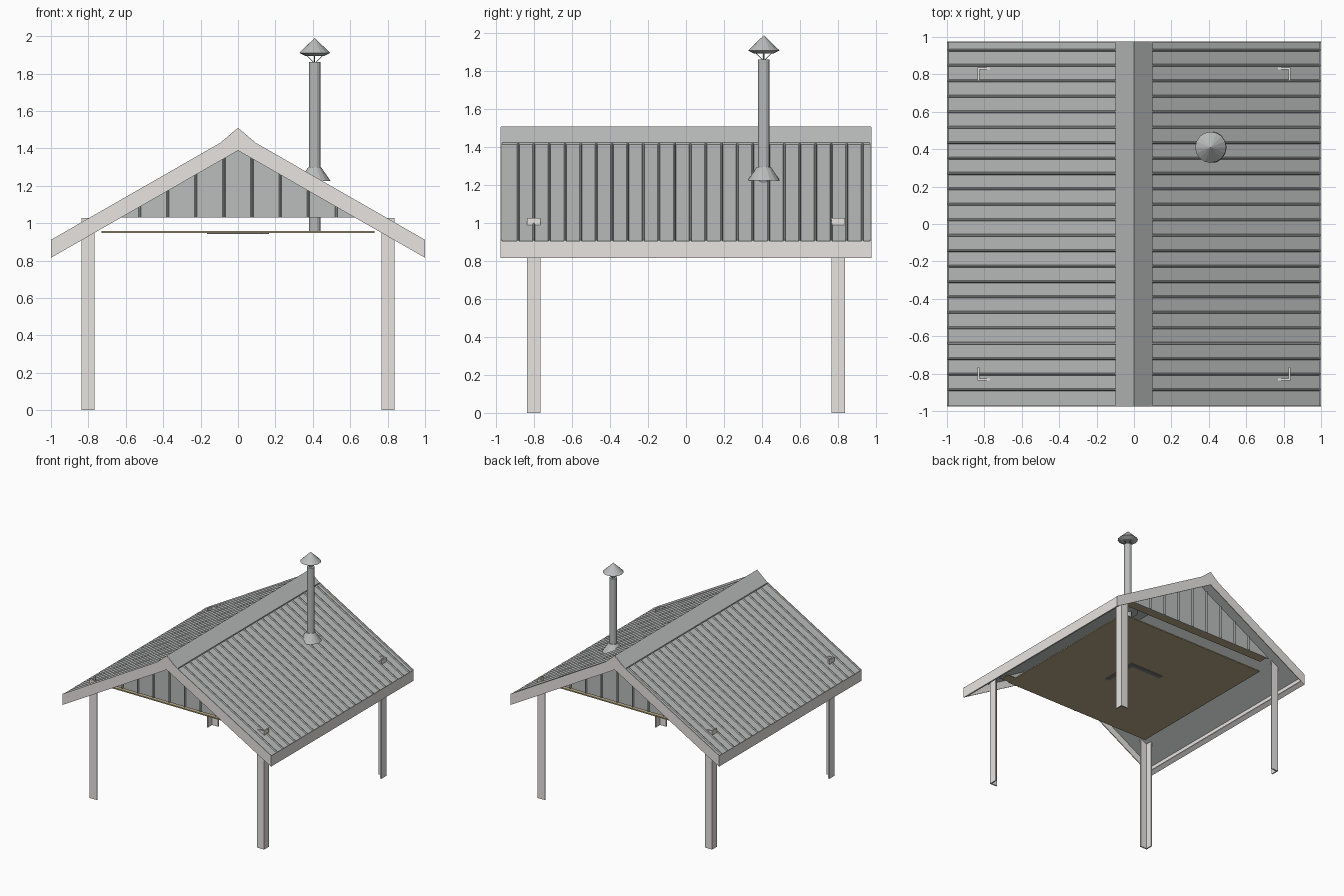
import bpy, bmesh, math
from mathutils import Vector

cube = bpy.data.objects.get("Cube")
if cube:
    bpy.data.objects.remove(cube, do_unlink=True)


def material(name, rgb):
    m = bpy.data.materials.new(name)
    m.use_nodes = True
    m.diffuse_color = (*rgb, 1)
    m.node_tree.nodes["Principled BSDF"].inputs["Base Color"].default_value = (*rgb, 1)
    return m


SHEET = material("zinc sheet", (0.49, 0.51, 0.505))
TRIM = material("pale trim", (0.82, 0.79, 0.77))
WOOD = material("tan board", (0.47, 0.39, 0.24))
DARK = material("dark metal", (0.20, 0.20, 0.20))


def finish(name, bm, mat):
    bmesh.ops.recalc_face_normals(bm, faces=bm.faces)
    mesh = bpy.data.meshes.new(name)
    bm.to_mesh(mesh)
    bm.free()
    mesh.materials.append(mat)
    ob = bpy.data.objects.new(name, mesh)
    bpy.context.collection.objects.link(ob)


def loft(bm, ring_a, ring_b):
    """Closed solid between two matching outlines."""
    a = [bm.verts.new(p) for p in ring_a]
    b = [bm.verts.new(p) for p in ring_b]
    bm.faces.new(a)
    bm.faces.new(b[::-1])
    for i in range(len(a)):
        j = (i + 1) % len(a)
        bm.faces.new((a[i], a[j], b[j], b[i]))


def prism(name, profile, y0, y1, mat):
    """Outline in x and z, extruded along y."""
    bm = bmesh.new()
    loft(bm, [(x, y0, z) for x, z in profile], [(x, y1, z) for x, z in profile])
    finish(name, bm, mat)


def box(name, x0, x1, y0, y1, z0, z1, mat):
    prism(name, [(x0, z0), (x1, z0), (x1, z1), (x0, z1)], y0, y1, mat)


def cone(name, x, y, z0, z1, r0, r1, mat, sides=16):
    bm = bmesh.new()
    bmesh.ops.create_cone(bm, cap_ends=True, segments=sides,
                          radius1=r0, radius2=r1, depth=z1 - z0)
    bmesh.ops.translate(bm, verts=bm.verts, vec=(x, y, (z0 + z1) / 2))
    finish(name, bm, mat)


EAVE, SLOPE, HALF_Y, WALL_Y = 0.897, 0.571, 0.975, 0.83
TRIM_TOP = 0.911


def roof_z(x):
    return EAVE + (1 - abs(x)) * SLOPE


def rib_section(centre):
    half, tip, height = 0.007, 0.003, 0.013
    return [(centre - half, 0), (centre + half, 0),
            (centre + tip, height), (centre - tip, height)]


# Roof sheets with raised ribs
for side, label in ((1, "left"), (-1, "right")):
    edge = side * 0.993
    prism(f"roof_sheet_{label}",
          [(edge, roof_z(edge)), (0, roof_z(0)), (0, roof_z(0) - 0.012),
           (edge, roof_z(edge) - 0.012)], -HALF_Y + 0.005, HALF_Y - 0.005, SHEET)
    bm = bmesh.new()
    for i in range(23):
        section = rib_section(-0.885 + i * 0.0825)
        low, high = [[(side * x, y, roof_z(x) + h - 0.001) for y, h in section]
                     for x in (0.995, 0.085)]
        loft(bm, low, high)
    finish(f"roof_ribs_{label}", bm, SHEET)
    # Eave fascia with a small sloping return
    fascia = [(1, 0.815), (0.965, 0.835), (0.965, 0.843), (0.988, 0.83),
              (0.988, 0.9), (1, TRIM_TOP - 0.004)]
    prism(f"eave_fascia_{label}", [(side * x, z) for x, z in fascia],
          -HALF_Y, HALF_Y, TRIM)

# Ridge cap
prism("ridge_cap", [(-0.1, 1.425), (0, 1.51), (0.1, 1.425), (0.1, 1.415),
                    (0, 1.46), (-0.1, 1.415)], -HALF_Y, HALF_Y, SHEET)

# Gable ends: trim boards, cladding, ribs, soffit strips
for side, label in ((-1, "front"), (1, "back")):
    outline = [(-1, 0.815), (0, 1.388), (1, 0.815), (1, TRIM_TOP),
               (0.08, 1.438), (0, 1.508), (-0.08, 1.438), (-1, TRIM_TOP)]
    y0, y1 = sorted((side * (HALF_Y + 0.002), side * (HALF_Y - 0.005)))
    prism(f"gable_trim_{label}", outline, y0, y1, TRIM)
    y0, y1 = sorted((side * WALL_Y, side * (WALL_Y - 0.01)))
    reach = 1 - (1.03 + 0.012 - EAVE) / SLOPE
    prism(f"gable_wall_{label}", [(-reach, 1.03), (reach, 1.03), (0, roof_z(0) - 0.012)],
          y0, y1, SHEET)
    bm = bmesh.new()
    for i in range(8):
        centre = (i - 3.5) * 0.15
        rings = [[(x, side * (WALL_Y + h), z) for x, h in rib_section(centre)]
                 for z in (1.03, roof_z(centre) - 0.014)]
        loft(bm, *rings)
    finish(f"gable_ribs_{label}", bm, SHEET)
    y0, y1 = sorted((side * WALL_Y, side * 0.745))
    box(f"soffit_strip_{label}", -0.72, 0.72, y0, y1, 1.03, 1.036, WOOD)

# Ceiling board and its shallow angled bracket
box("ceiling_board", -0.73, 0.73, -0.73, 0.73, 0.947, 0.957, WOOD)
box("ceiling_bracket_side", 0.125, 0.165, -0.165, 0.165, 0.941, 0.947, DARK)
box("ceiling_bracket_back", -0.165, 0.125, 0.125, 0.165, 0.941, 0.947, DARK)

# Angle-section posts, corner outwards
for sx in (-1, 1):
    for sy in (-1, 1):
        o, t, i = 0.837, 0.826, 0.768
        corner = [(o, o), (i, o), (i, t), (t, t), (t, i), (o, i)]
        bm = bmesh.new()
        loft(bm, *[[(sx * x, sy * y, z) for x, y in corner] for z in (0, 1.028)])
        finish(f"{'front' if sy < 0 else 'back'}_{'left' if sx > 0 else 'right'}_post",
               bm, TRIM)

# Chimney: pipe, flashing, cap and splayed struts
CX = CY = 0.41
cone("chimney_pipe", CX, CY, 0.95, 1.862, 0.031, 0.031, SHEET)
cone("chimney_flashing", CX, CY, 1.225, 1.297, 0.085, 0.036, SHEET)
cone("chimney_cap", CX, CY, 1.91, 1.99, 0.083, 0.0, SHEET)
cone("chimney_cap_underside", CX, CY, 1.893, 1.91, 0.048, 0.083, SHEET)
bm = bmesh.new()
for k in range(4):
    a = k * math.pi / 2
    out = Vector((math.cos(a), math.sin(a), 0))
    across = Vector((-out.y, out.x, 0)) * 0.003
    ends = []
    for r, z in ((0.003, 1.86), (0.04, 1.896)):
        c = Vector((CX, CY, z)) + out * r
        ends.append([c - across, c + across, c + across + out * 0.005,
                     c - across + out * 0.005])
    loft(bm, *ends)
finish("chimney_struts", bm, SHEET)
